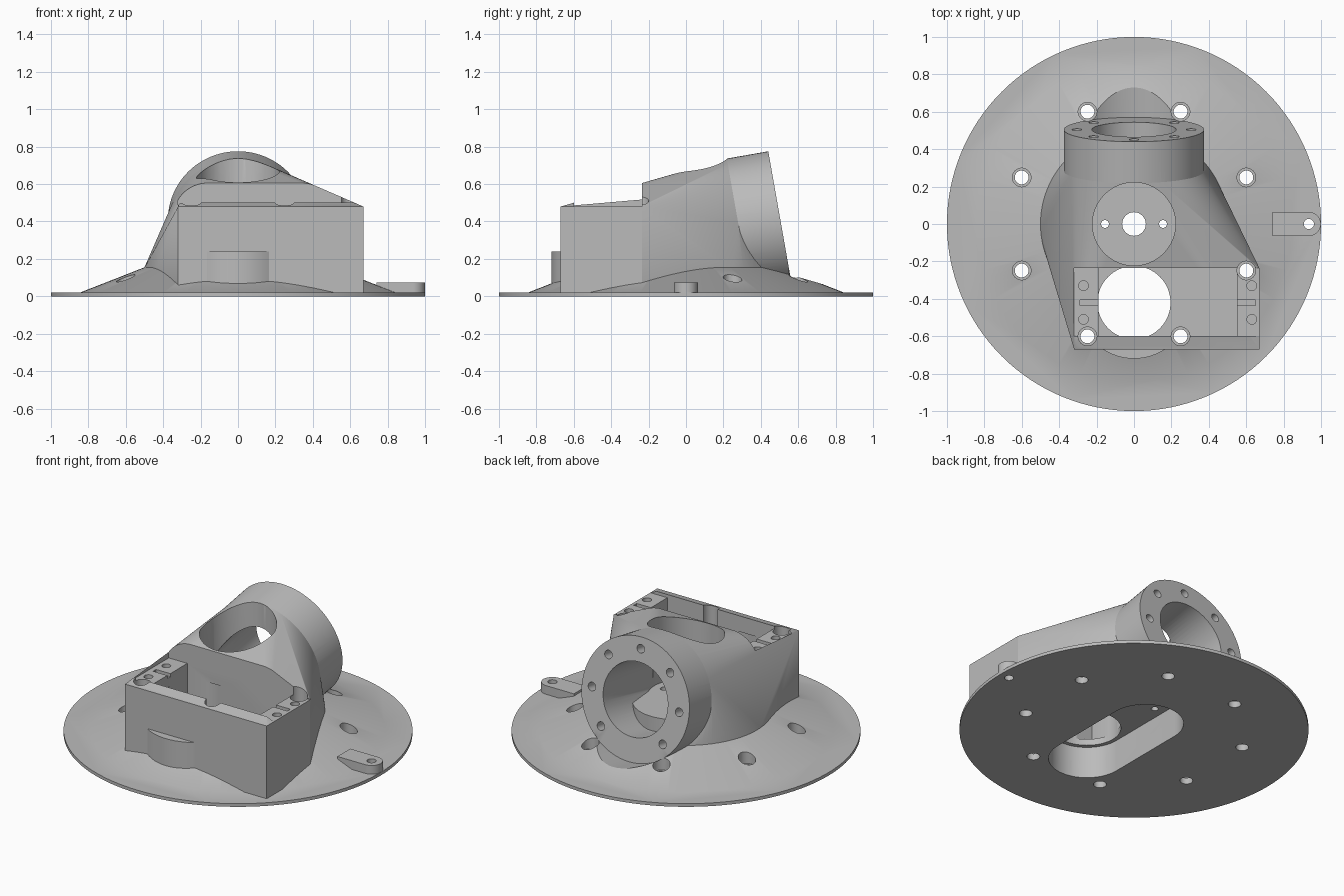
import bpy, bmesh, math
from mathutils import Matrix, Vector

if "Cube" in bpy.data.objects:
    bpy.data.objects.remove(bpy.data.objects["Cube"])

grey = bpy.data.materials.new("plain grey")
grey.use_nodes = True
COLOUR = (0.5, 0.5, 0.5, 1)
grey.diffuse_color = COLOUR
grey.node_tree.nodes["Principled BSDF"].inputs["Base Color"].default_value = COLOUR

# Tilted frame of the round neck: local z points out of its open face
NECK = Matrix.Translation((0, 0.505, 0.406)) @ Matrix.Rotation(math.radians(-80), 4, 'X')
NECK_R, BOSS_Y, SLOT_Y = 0.375, -0.42, 0.1


def finish(bm, name):
    bmesh.ops.recalc_face_normals(bm, faces=bm.faces)
    mesh = bpy.data.meshes.new(name)
    bm.to_mesh(mesh)
    bm.free()
    ob = bpy.data.objects.new(name, mesh)
    mesh.materials.append(grey)
    bpy.context.collection.objects.link(ob)
    return ob


def cyl(r, a, b, x=0, y=0, frame=Matrix(), top_r=None, n=64, name="cutter"):
    """Cylinder or frustum from height a to b in the given frame."""
    bm = bmesh.new()
    bmesh.ops.create_cone(bm, cap_ends=True, segments=n, radius1=r,
                          radius2=r if top_r is None else top_r, depth=b - a,
                          matrix=frame @ Matrix.Translation((x, y, (a + b) / 2)))
    return finish(bm, name)


def box(x, y, z, name="cutter"):
    bm = bmesh.new()
    bmesh.ops.create_cube(bm, size=1)
    for v in bm.verts:
        v.co = [(s[0] + s[1]) / 2 + c * (s[1] - s[0]) for c, s in zip(v.co, (x, y, z))]
    return finish(bm, name)


def hull(points, name="cutter"):
    bm = bmesh.new()
    verts = [bm.verts.new(p) for p in points]
    out = bmesh.ops.convex_hull(bm, input=verts)
    loose = {g for g in out["geom_interior"] + out["geom_unused"]
             if isinstance(g, bmesh.types.BMVert)}
    bmesh.ops.delete(bm, geom=list(loose), context='VERTS')
    bmesh.ops.dissolve_limit(bm, angle_limit=0.002, verts=bm.verts, edges=bm.edges)
    return finish(bm, name)


def ring(r, z, y=0, frame=Matrix(), n=96):
    return [frame @ Vector((r * math.cos(t), y + r * math.sin(t), z))
            for t in (2 * math.pi * i / n for i in range(n))]


def stadium(r, z0, z1):
    return hull([p for y in (BOSS_Y, SLOT_Y) for z in (z0, z1) for p in ring(r, z, y, n=64)])


def combine(ob, tool, op='DIFFERENCE'):
    mod = ob.modifiers.new("bool", 'BOOLEAN')
    mod.operation, mod.solver, mod.object = op, 'EXACT', tool
    bpy.context.view_layer.objects.active = ob
    with bpy.context.temp_override(object=ob, active_object=ob, selected_objects=[ob]):
        bpy.ops.object.modifier_apply(modifier=mod.name)
    bpy.data.objects.remove(tool)


def cut_screws(ob):
    """Eight counterbored vertical screw holes around the base."""
    for i in range(8):
        t = math.radians(22.5 + 45 * i)
        x, y = 0.65 * math.cos(t), 0.65 * math.sin(t)
        combine(ob, cyl(0.037, -0.1, 0.1, x, y, n=32))
        combine(ob, cyl(0.05, 0.04, 1, x, y, n=32))


# Round base flange with conical top
base = cyl(1, 0, 0.02, n=128, name="base_flange")
combine(base, cyl(0.87, 0.01, 0.155, top_r=0.5, n=128), 'UNION')
combine(base, cyl(NECK_R, 0, 1, frame=NECK, n=96))
combine(base, cyl(0.225, -0.5, 0.1, frame=NECK))
combine(base, stadium(0.22, -0.1, 0.2))
cut_screws(base)

# Small locating tab on the rim
tab = hull([p for z in (0.005, 0.075) for p in
            [q for q in ring(0.064, z, n=48)] + [Vector((-0.195, s * 0.064, z)) for s in (-1, 1)]],
           "locating_tab")
tab.data.transform(Matrix.Translation((0.935, 0, 0)))
for part in (tab, base):
    combine(part, cyl(0.027, -0.1, 0.2, 0.935, n=32))

# Housing: blend of box, round foot and neck ring
points = [Vector((x, y, z)) for x in (-0.32, 0.67) for y in (-0.67, -0.235) for z in (0.012, 0.48)]
points += ring(0.5, 0.012) + ring(0.5, 0.155)
points += [p for p in ring(NECK_R, -0.225, frame=NECK) if p.z > 0.012]
housing = hull(points, "housing")
combine(housing, cyl(NECK_R, -0.225, 0, frame=NECK, n=96), 'UNION')
combine(housing, box((-1, 1), (-1, 1), (-0.3, 0.012)))
combine(housing, cyl(0.3, 0.012, 0.24, 0, BOSS_Y), 'UNION')

# Neck bore, top chamber and the floor between chamber and underside slot
combine(housing, cyl(0.225, -0.5, 0.1, frame=NECK))
combine(housing, stadium(0.25, 0.012, 0.24), 'UNION')
combine(housing, cyl(0.222, 0.24, 1.2))
combine(housing, stadium(0.22, -0.1, 0.2))
combine(housing, cyl(0.063, 0.1, 0.3, n=32))
for s in (-1, 1):
    combine(housing, cyl(0.021, 0.1, 0.3, s * 0.155, n=24))

# Motor pocket with mounting ledges
combine(housing, box((-0.32, 0.8), (-0.6, -0.235), (0.48, 1)))
combine(housing, box((-0.19, 0.55), (-0.6, -0.235), (0.24, 0.7)))
combine(housing, cyl(0.195, 0.1, 0.4, 0, BOSS_Y))
for hole_x, x0, x1 in ((-0.27, -0.29, -0.17), (0.63, 0.53, 0.65)):
    combine(housing, box((x0, x1), (-0.435, -0.405), (0.46, 0.6)))
    for y in (-0.33, -0.51):
        combine(housing, cyl(0.026, 0.36, 0.6, hole_x, y, n=24))

# Bolt circle on the neck face
for i in range(8):
    t = math.radians(45 * i)
    combine(housing, cyl(0.026, -0.12, 0.1, 0.305 * math.cos(t), 0.305 * math.sin(t), NECK, n=24))
cut_screws(housing)

# Smooth the round surfaces, keep real edges crisp
for ob in (base, tab, housing):
    bpy.ops.object.select_all(action='DESELECT')
    ob.select_set(True)
    bpy.context.view_layer.objects.active = ob
    bpy.ops.object.shade_smooth_by_angle(angle=math.radians(25))
